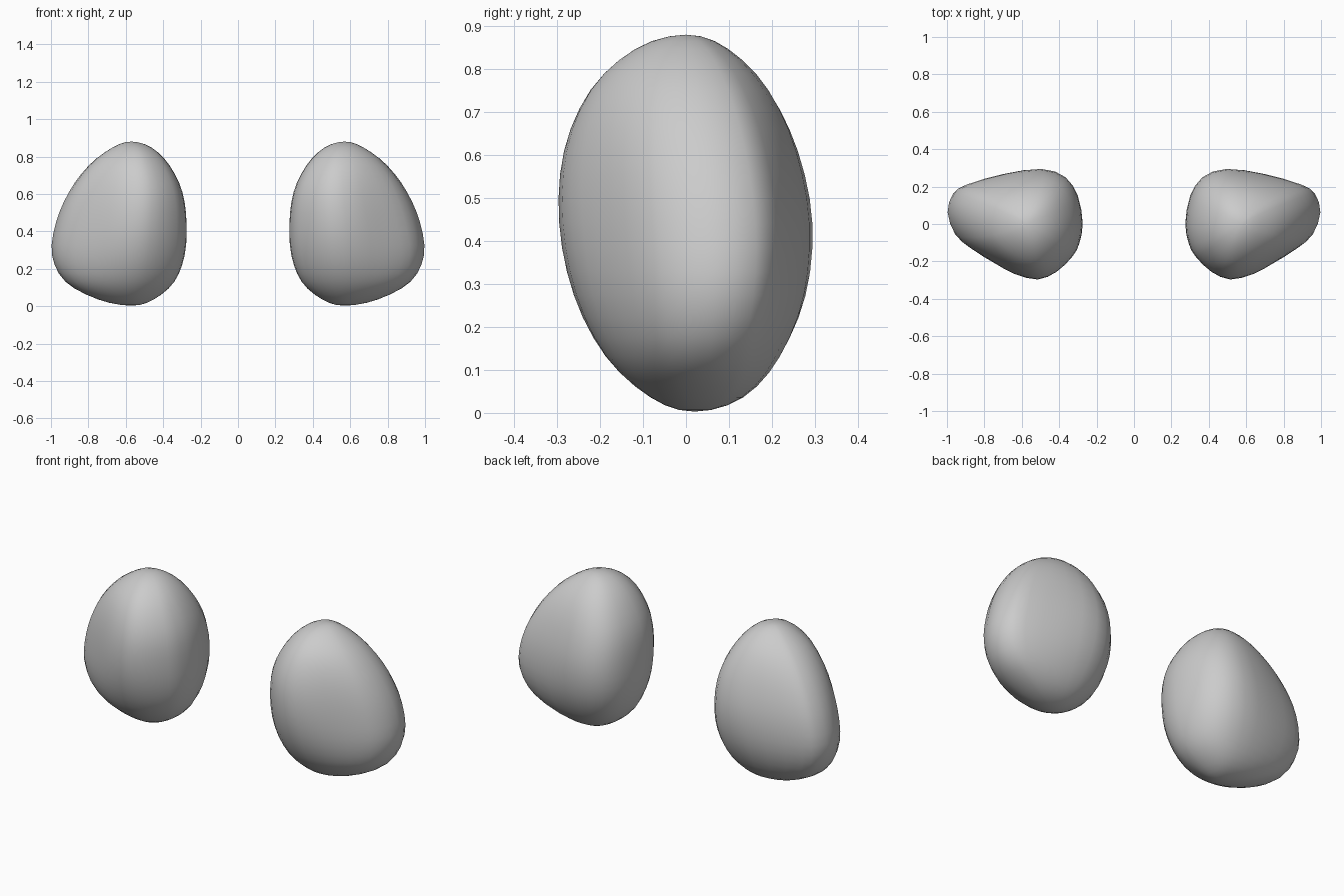
import bpy, bmesh, math
from mathutils import Vector

if "Cube" in bpy.data.objects:
    bpy.data.objects.remove(bpy.data.objects["Cube"])

# Horizontal outline in a unit box: broad inside, tapering to the outer lobe
OUTLINE = [Vector(p) for p in (
    (1, .2), (.92, .55), (.72, .72), (.17, .91), (-.38, 1), (-.74, .85),
    (-.93, .5), (-1, 0), (-.95, -.35), (-.85, -.58), (-.6, -.86), (-.3, -1),
    (.05, -.9), (.34, -.71), (.64, -.48), (.88, -.22))]
# Limits (inner x, outer x, front y, back y) at equal angles from bottom to top
LIMITS = [Vector(p) for p in (
    (.57, .57, .02, .02), (.45, .75, -.085, .135), (.34, .925, -.19, .222),
    (.285, .995, -.262, .28), (.275, .975, -.295, .294), (.297, .905, -.285, .262),
    (.365, .80, -.225, .195), (.46, .675, -.12, .10), (.57, .57, 0, 0))]
Z_MID, Z_RAD = .4415, .4385
RINGS, SIDES = 24, 32


def spline(a, b, c, d, t):
    return .5 * (2 * b + (c - a) * t + (2 * a - 5 * b + 4 * c - d) * t * t
                 + (3 * b - a - 3 * c + d) * t ** 3)


def outline(t):
    i = int(t)
    return spline(*(OUTLINE[(i + k) % len(OUTLINE)] for k in (-1, 0, 1, 2)), t - i)


def limits(t):
    # mirror the inner/outer and front/back limits past each pole
    def get(i):
        n = len(LIMITS) - 1
        if 0 <= i <= n:
            return LIMITS[i]
        p = LIMITS[-i if i < 0 else 2 * n - i]
        return Vector((p[1], p[0], p[3], p[2]))
    i = int(t)
    return spline(*(get(i + k) for k in (-1, 0, 1, 2)), t - i)


# Stone: stacked rings between two poles
bm = bmesh.new()
rings = []
for r in range(1, RINGS):
    f = r / RINGS
    x0, x1, y0, y1 = limits(f * (len(LIMITS) - 1))
    z = Z_MID - Z_RAD * math.cos(math.pi * f)
    blend = .7 * abs(math.cos(math.pi * f)) ** 2
    ring = []
    for s in range(SIDES):
        p = outline(s * len(OUTLINE) / SIDES)
        p = p.lerp(p.normalized(), blend)
        ring.append(bm.verts.new(((x0 + x1) / 2 + p.x * (x1 - x0) / 2,
                                  (y0 + y1) / 2 + p.y * (y1 - y0) / 2, z)))
    rings.append(ring)
bottom = bm.verts.new((.57, .02, Z_MID - Z_RAD))
top = bm.verts.new((.57, 0, Z_MID + Z_RAD))
for s in range(SIDES):
    n = (s + 1) % SIDES
    bm.faces.new((bottom, rings[0][n], rings[0][s]))
    bm.faces.new((top, rings[-1][s], rings[-1][n]))
    for lo, hi in zip(rings, rings[1:]):
        bm.faces.new((lo[s], lo[n], hi[n], hi[s]))
for face in bm.faces:
    face.smooth = True
mesh = bpy.data.meshes.new("rounded_stones")
bm.to_mesh(mesh)
bm.free()

# Matching stone on the other side
stones = bpy.data.objects.new("rounded_stones", mesh)
bpy.context.collection.objects.link(stones)
mirror = stones.modifiers.new("mirror", "MIRROR")
mirror.use_mirror_merge = False
